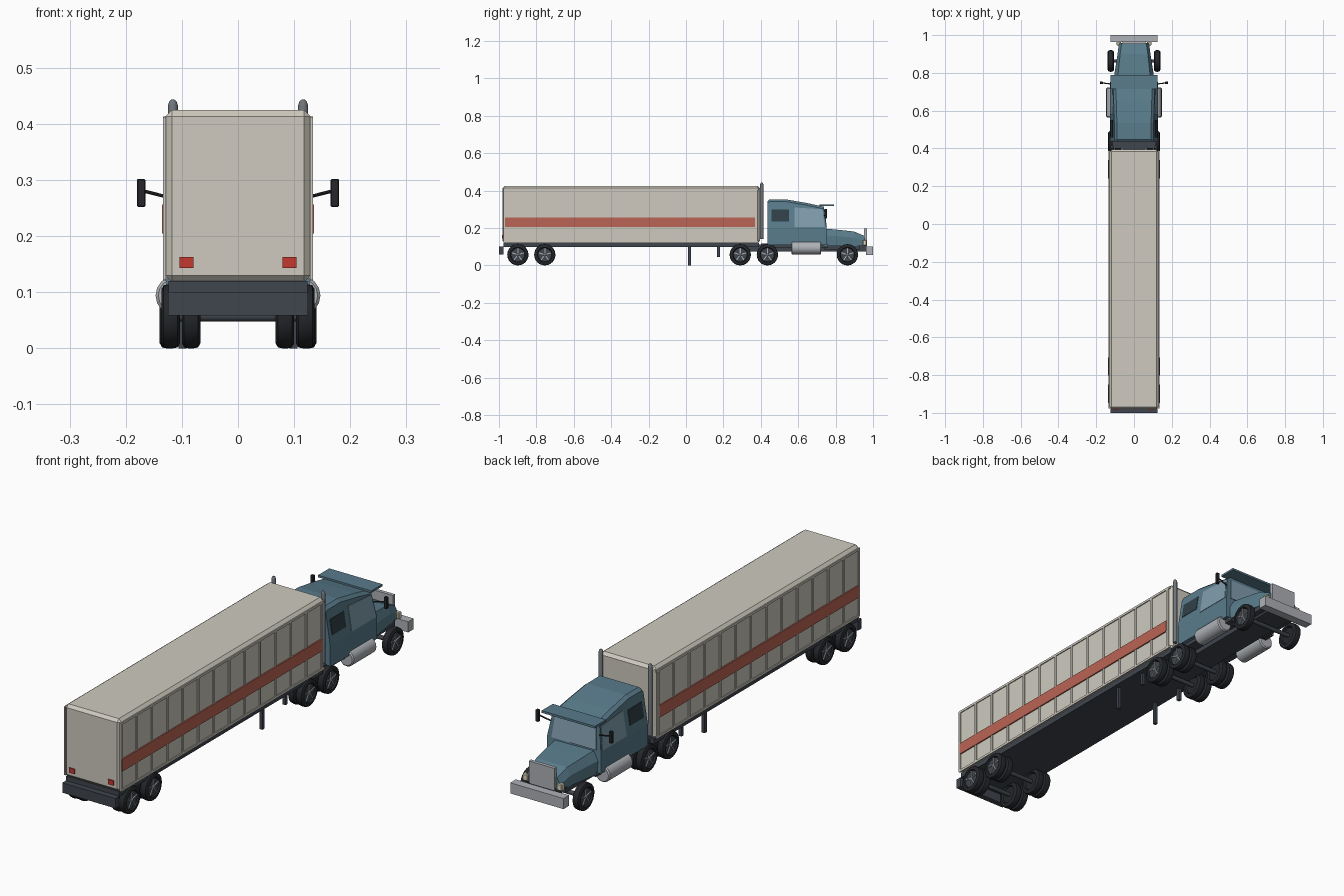
import bpy, bmesh, math
from mathutils import Matrix, Vector

if "Cube" in bpy.data.objects:
    bpy.data.objects.remove(bpy.data.objects["Cube"])


def mat(name, r, g, b):
    m = bpy.data.materials.new(name)
    m.diffuse_color = (r, g, b, 1)
    m.use_nodes = True
    m.node_tree.nodes["Principled BSDF"].inputs["Base Color"].default_value = m.diffuse_color
    return m


BLUE = mat("cab_blue", 0.10, 0.20, 0.26)
CREAM = mat("trailer_cream", 0.62, 0.59, 0.52)
RED = mat("stripe_red", 0.50, 0.13, 0.09)
LAMP = mat("lamp_red", 0.55, 0.04, 0.03)
DARK = mat("frame_dark", 0.05, 0.06, 0.075)
TYRE = mat("tyre_black", 0.018, 0.02, 0.024)
GLASS = mat("glass", 0.22, 0.34, 0.42)
TINT = mat("dark_glass", 0.03, 0.05, 0.065)
LIGHT = mat("headlamp", 0.75, 0.68, 0.5)
METAL = mat("metal", 0.42, 0.44, 0.47)
STEEL = mat("stack_steel", 0.16, 0.18, 0.2)


def finish(name, bm, m, smooth=False):
    bmesh.ops.recalc_face_normals(bm, faces=bm.faces)
    me = bpy.data.meshes.new(name)
    bm.to_mesh(me)
    bm.free()
    me.materials.append(m)
    ob = bpy.data.objects.new(name, me)
    bpy.context.collection.objects.link(ob)
    if smooth:
        bpy.ops.object.select_all(action='DESELECT')
        ob.select_set(True)
        bpy.context.view_layer.objects.active = ob
        bpy.ops.object.shade_smooth_by_angle(angle=math.radians(35))
    return ob


def box(name, x, y, z, m, bevel=0.0):
    bm = bmesh.new()
    bmesh.ops.create_cube(bm, size=1)
    for v in bm.verts:
        v.co = [(a + b) / 2 + c * (b - a) for (a, b), c in zip((x, y, z), v.co)]
    if bevel:
        bmesh.ops.bevel(bm, geom=bm.edges[:], offset=bevel, segments=1, affect='EDGES')
    return finish(name, bm, m)


def side_box(name, s, x, y, z, m, bevel=0.0):
    return box(name, sorted((s * x[0], s * x[1])), y, z, m, bevel)


def loft(name, rings, m, closed=True, smooth=False):
    """Skin equal-length rings of points and cap both ends."""
    bm = bmesh.new()
    vs = [[bm.verts.new(p) for p in r] for r in rings]
    n = len(vs[0])
    for a, b in zip(vs, vs[1:]):
        for i in range(n):
            bm.faces.new((a[i], a[(i + 1) % n], b[(i + 1) % n], b[i]))
    bm.faces.new(vs[0])
    bm.faces.new(vs[-1])
    return finish(name, bm, m, smooth)


def lathe(name, centre, axis, profile, m, n=24):
    """Revolve (offset along axis, radius) pairs about an axis."""
    rot = Vector((0, 0, 1)).rotation_difference(Vector(axis)).to_matrix()
    rings = [[Vector(centre) + rot @ Vector((r * math.cos(t), r * math.sin(t), h))
              for t in (2 * math.pi * i / n for i in range(n))] for h, r in profile]
    return loft(name, rings, m, smooth=True)


def tube(name, a, b, r, m, n=12):
    a, b = Vector(a), Vector(b)
    return lathe(name, a, b - a, [(0, r), ((b - a).length, r)], m, n)


# Trailer box with ribs, rails, stripe and tail lamps
box("trailer_body", (-.13, .13), (-.98, .395), (.118, .425), CREAM, .012)
box("trailer_underframe", (-.124, .124), (-.975, .39), (.098, .12), DARK)
box("rear_bumper", (-.125, .125), (-1, -.975), (.058, .1), DARK)
for s in (-1, 1):
    for i in range(14):
        y = -.972 + i * .1035
        side_box("trailer_rib", s, (.128, .134), (y - .005, y + .005), (.122, .412), CREAM)
    side_box("trailer_top_rail", s, (.128, .134), (-.972, .388), (.403, .413), CREAM)
    side_box("trailer_bottom_rail", s, (.128, .134), (-.972, .388), (.12, .13), CREAM)
    side_box("side_stripe", s, (.128, .1355), (-.968, .37), (.205, .256), RED)
    side_box("tail_lamp", s, (.079, .104), (-.985, -.975), (.143, .163), LAMP)
    # Landing legs, long and short
    side_box("landing_leg", s, (.092, .106), (.012, .026), (0, .105), DARK)
    side_box("short_leg", s, (.092, .106), (.167, .181), (.045, .105), DARK)

# Wheels
R = .057


def wheel(s, x, y, hub):
    w = .0165
    prof = [(-w * .5, .036), (-w, .04), (-w, .048), (-w * .75, .0555), (-w * .3, R),
            (w * .3, R), (w * .75, .0555), (w, .048), (w, .04), (w * .5, .036)]
    lathe("tyre", (s * x, y, R), (s, 0, 0), prof, TYRE)
    if not hub:
        return
    lathe("rim", (s * x, y, R), (s, 0, 0), [(0, .036), (w * .6, .036), (w * .55, .006)], DARK)
    lathe("hub", (s * x, y, R), (s, 0, 0), [(0, .008), (w * .85, .008), (w, .005)], METAL, 10)
    for k in range(5):
        bm = bmesh.new()
        bmesh.ops.create_cube(bm, size=1)
        for v in bm.verts:
            v.co = (v.co.x * .006, v.co.y * .0055, v.co.z * .032 + .02)
        rot = Matrix.Rotation(2 * math.pi * k / 5, 4, 'X')
        bm.transform(Matrix.Translation((s * (x + w * .65), y, R)) @ rot)
        finish("wheel_spoke", bm, METAL)


for y in (-.899, -.755, .29, .435):
    tube("axle", (-.11, y, R), (.11, y, R), .009, DARK)
    for s in (-1, 1):
        wheel(s, .120, y, True)
        wheel(s, .0835, y, False)
tube("front_axle", (-.12, .863, R), (.12, .863, R), .009, DARK)
for s in (-1, 1):
    wheel(s, .123, .863, True)

# Tractor chassis
box("chassis", (-.06, .06), (.25, .965), (.075, .112), DARK)
box("cab_floor", (-.11, .11), (.4, .76), (.095, .118), DARK)
for s in (-1, 1):
    side_box("hood_sill", s, (.06, .085), (.74, .93), (.085, .11), DARK)


# Cab and hood
def side_x(z):
    return .127 - .16 * max(0, z - .2)


def section(y0, y1, top, low=.11):
    """Cab cross-section, chamfered at the roof edge; y leans from y0 to y1."""
    half = [(.127, y0, low), (.127, y0, .2), (side_x(top - .012), y1, top - .012),
            (side_x(top) - .012, y1, top)]
    return half + [(-x, y, z) for x, y, z in reversed(half)]


loft("cab", [section(.437, .437, .345), section(.447, .447, .353), section(.535, .535, .353),
             section(.65, .65, .333), section(.752, .737, .314)], BLUE)


def hood_ring(y, hw, mid, tw, top):
    half = [(hw, y, .105), (hw, y, mid), (tw, y, top)]
    return half + [(-a, b, c) for a, b, c in reversed(half)]


loft("hood", [hood_ring(.74, .112, .16, .09, .197), hood_ring(.8, .103, .157, .084, .192),
              hood_ring(.9, .087, .148, .073, .181), hood_ring(.958, .08, .13, .065, .156)], BLUE)
box("sun_visor", (-.125, .125), (.715, .79), (.317, .326), BLUE)
box("grille", (-.06, .06), (.953, .968), (.105, .198), METAL)
box("front_bumper", (-.125, .125), (.963, 1), (.055, .1), METAL)


# Windows as thin panes lying on the sloped faces
def pane(name, pts, push, m):
    p = Vector(push)
    loft(name, [[Vector(q) - p for q in pts], [Vector(q) + p for q in pts]], m)


def side_pane(name, s, yz, m):
    pane(name, [(s * side_x(z), y, z) for y, z in yz], (s * .002, 0, 0), m)


pane("windscreen", [(-.105, .751, .205), (.105, .751, .205), (.095, .739, .3), (-.095, .739, .3)],
     (0, .002, 0), GLASS)

for s in (-1, 1):
    side_pane("sleeper_window", s, [(.457, .236), (.55, .236), (.55, .3), (.457, .3)], TINT)
    side_pane("door_window", s, [(.58, .205), (.742, .205), (.73, .3), (.58, .31)], GLASS)
    # Mirrors, lamps, tanks and exhaust stacks
    side_box("mirror", s, (.165, .18), (.74, .754), (.252, .302), TYRE, .002)
    tube("mirror_arm", (s * .112, .74, .266), (s * .167, .747, .28), .003, TYRE, 8)
    side_box("headlamp", s, (.068, .093), (.945, .966), (.107, .135), LIGHT, .003)
    lathe("fuel_tank", (s * .112, .563, .094), (0, 1, 0),
          [(0, .03), (.005, .035), (.155, .035), (.16, .03)], METAL, 16)
    lathe("exhaust_stack", (s * .116, .405, .14), (0, 0, 1),
          [(0, .009), (.292, .009), (.3, .0065), (.303, .003)], STEEL, 12)
